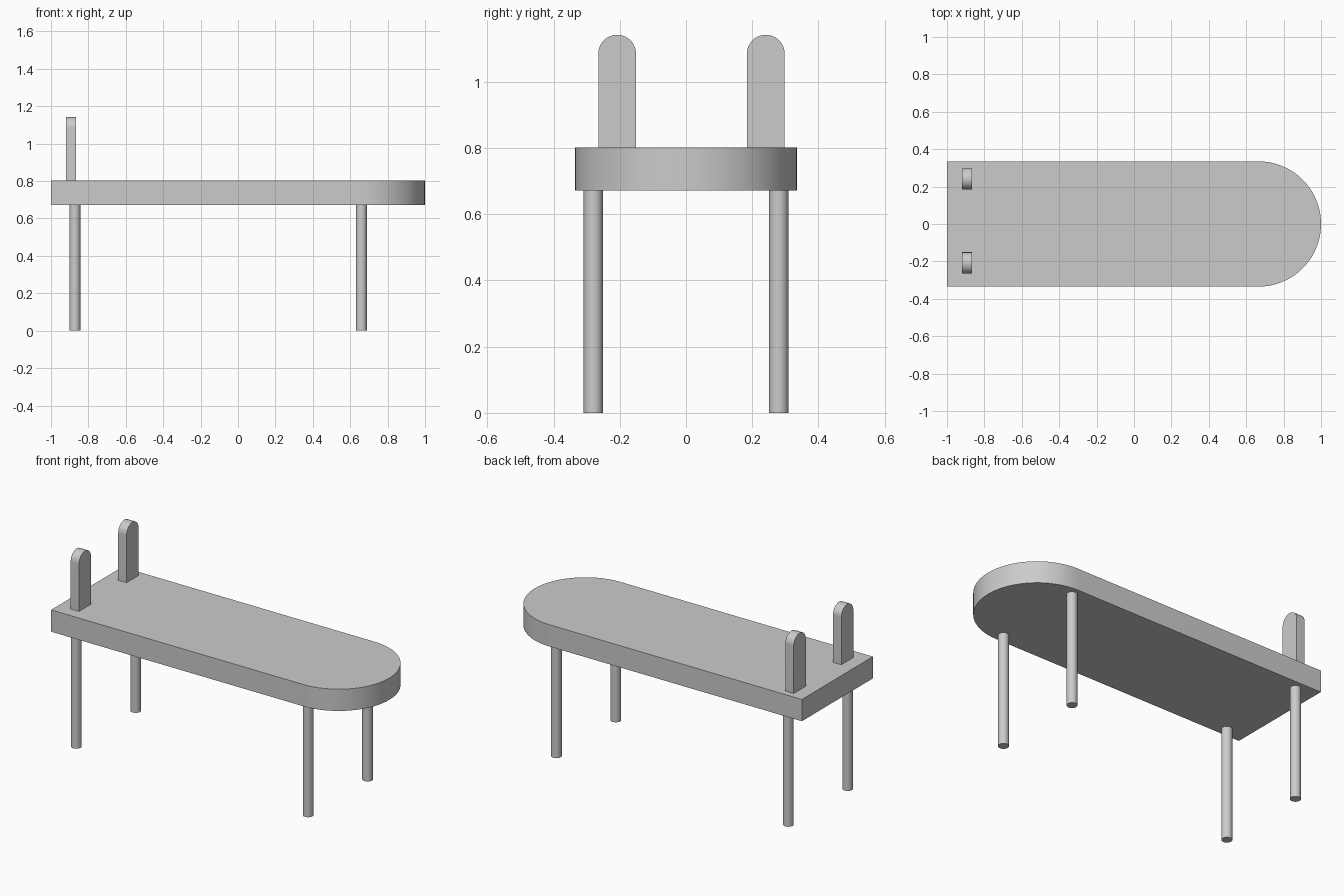
import bpy, bmesh, math
from mathutils import Vector

cube = bpy.data.objects.get("Cube")
if cube:
    bpy.data.objects.remove(cube, do_unlink=True)

# Single plain grey finish
GREY = (0.6, 0.6, 0.6, 1.0)
grey = bpy.data.materials.new("plain_grey")
grey.use_nodes = True
grey.diffuse_color = GREY
grey.node_tree.nodes["Principled BSDF"].inputs["Base Color"].default_value = GREY


def finish(obj, name):
    obj.name = name
    obj.data.materials.append(grey)
    bpy.ops.object.select_all(action="DESELECT")
    obj.select_set(True)
    bpy.context.view_layer.objects.active = obj
    bpy.ops.object.shade_smooth_by_angle(angle=math.radians(30))


def prism(name, outline, depth):
    """Extrude a closed outline along the depth vector."""
    bm = bmesh.new()
    face = bm.faces.new([bm.verts.new(p) for p in outline])
    new = bmesh.ops.extrude_face_region(bm, geom=[face], use_keep_orig=True)["geom"]
    moved = [v for v in new if isinstance(v, bmesh.types.BMVert)]
    bmesh.ops.translate(bm, verts=moved, vec=Vector(depth))
    bmesh.ops.recalc_face_normals(bm, faces=bm.faces)
    mesh = bpy.data.meshes.new(name)
    bm.to_mesh(mesh)
    bm.free()
    obj = bpy.data.objects.new(name, mesh)
    bpy.context.collection.objects.link(obj)
    finish(obj, name)


def round_end(length, radius, steps):
    """2D strip from 0 to length, square at the start and semicircular at the end."""
    arc = [math.pi * (i / steps - 0.5) for i in range(steps + 1)]
    tip = [(length - radius + radius * math.cos(a), radius * math.sin(a)) for a in arc]
    return [(0, -radius)] + tip + [(0, radius)]


# Bench top: square at one end, semicircular at the other
SEAT_BOTTOM, SEAT_TOP = 0.672, 0.802
prism("bench_top",
      [(u - 1, v, SEAT_BOTTOM) for u, v in round_end(2.0, 0.335, 40)],
      (0, 0, SEAT_TOP - SEAT_BOTTOM))

# Two upright pegs with rounded tops
for name, y in (("front_peg", -0.208), ("back_peg", 0.241)):
    prism(name,
          [(-0.92, y + v, SEAT_TOP + u) for u, v in round_end(0.34, 0.057, 24)],
          (0.055, 0, 0))

# Four round legs
for end, x in (("square_end", -0.872), ("round_end", 0.66)):
    for side, y in (("front", -0.28), ("back", 0.28)):
        bpy.ops.mesh.primitive_cylinder_add(
            vertices=32, radius=0.029, depth=SEAT_BOTTOM,
            location=(x, y, SEAT_BOTTOM / 2))
        finish(bpy.context.object, f"{side}_leg_{end}")
